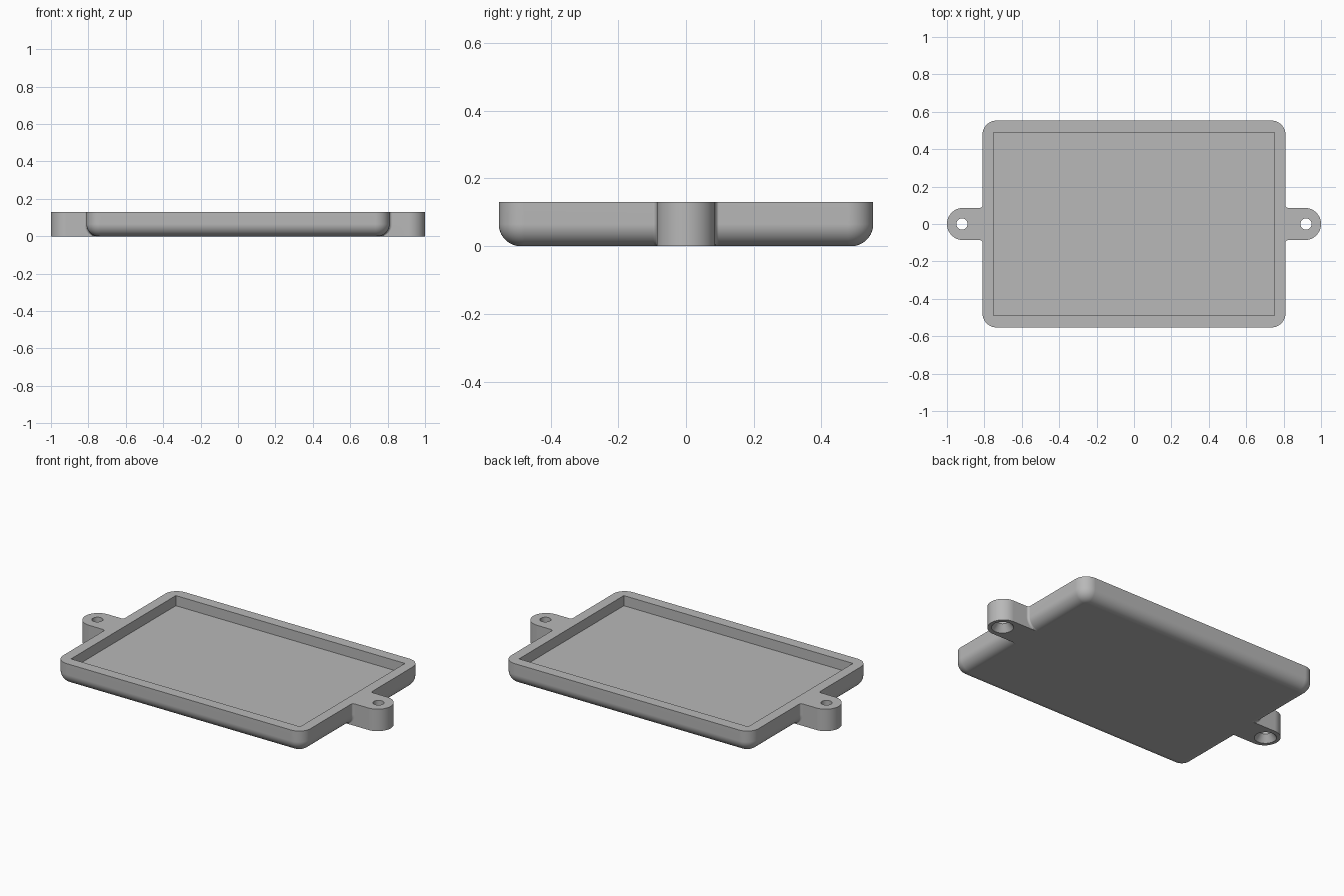
import bpy, bmesh
from math import pi, sin, cos, sqrt

if "Cube" in bpy.data.objects:
    bpy.data.objects.remove(bpy.data.objects["Cube"])

HEIGHT, HALF_X, HALF_Y = 0.13, 0.81, 0.553
CORNER, ROUND = 0.075, 0.065      # plan corner radius, bottom edge radius
TAB_R, FILLET = 0.086, 0.016
HOLE_X, HOLE_R = 0.92, 0.03

grey = bpy.data.materials.new("plain grey")
grey.use_nodes = True
grey.diffuse_color = (0.48, 0.48, 0.48, 1)
grey.node_tree.nodes["Principled BSDF"].inputs["Base Color"].default_value = grey.diffuse_color


def arc(cx, cy, r, start, end, steps):
    angles = [start + (end - start) * i / steps for i in range(steps + 1)]
    return [(cx + r * cos(a), cy + r * sin(a)) for a in angles]


def loft(name, layers):
    """Closed solid through a stack of (z, outline) layers."""
    bm = bmesh.new()
    rings = [[bm.verts.new((x, y, z)) for x, y in outline] for z, outline in layers]
    n = len(rings[0])
    for low, high in zip(rings, rings[1:]):
        for i in range(n):
            j = (i + 1) % n
            bm.faces.new((low[i], low[j], high[j], high[i]))
    bm.faces.new(rings[0][::-1])
    bm.faces.new(rings[-1])
    bmesh.ops.recalc_face_normals(bm, faces=bm.faces)
    mesh = bpy.data.meshes.new(name)
    bm.to_mesh(mesh)
    bm.free()
    mesh.materials.append(grey)
    obj = bpy.data.objects.new(name, mesh)
    bpy.context.collection.objects.link(obj)
    return obj


def combine(target, other, operation):
    mod = target.modifiers.new(operation.lower(), 'BOOLEAN')
    mod.operation, mod.object, mod.solver = operation, other, 'EXACT'
    bpy.context.view_layer.objects.active = target
    bpy.ops.object.modifier_apply(modifier=mod.name)
    bpy.data.objects.remove(other)


def inset(z):
    """How far the rounded bottom edge pulls the wall in at height z."""
    return ROUND - sqrt(ROUND ** 2 - max(ROUND - z, 0) ** 2)


def tray_outline(d):
    r = CORNER - d
    cx, cy = HALF_X - CORNER, HALF_Y - CORNER
    points = []
    for k, (sx, sy) in enumerate([(1, 1), (-1, 1), (-1, -1), (1, -1)]):
        points += arc(sx * cx, sy * cy, r, k * pi / 2, (k + 1) * pi / 2, 10)
    return points


def tab_outline(d, side):
    # Round end with small concave fillets where it meets the tray wall
    wall = HALF_X - d - 0.001
    cx, cy = wall + FILLET, TAB_R + FILLET
    points = [(0.71, -cy)] + arc(cx, -cy, FILLET, pi, pi / 2, 5)
    points += arc(1 - TAB_R, 0, TAB_R, -pi / 2, pi / 2, 32)
    points += arc(cx, cy, FILLET, -pi / 2, -pi, 5) + [(0.71, cy)]
    return [(side * x, side * y) for x, y in points]


def circle(x, r):
    return arc(x, 0, r, 0, 2 * pi, 32)[:-1]


levels = [ROUND * (1 - cos(i * pi / 20)) for i in range(11)] + [HEIGHT]

# Tray body with rounded lower edge
tray = loft("tray", [(z, tray_outline(inset(z))) for z in levels])

# Mounting tabs with countersunk screw holes
for side in (1, -1):
    tab = loft("mounting_tab", [(z, tab_outline(inset(z), side)) for z in levels])
    combine(tray, tab, 'UNION')
    x = side * HOLE_X
    hole = loft("screw_hole", [(-0.01, circle(x, 0.06)), (0, circle(x, 0.06)),
                               (0.04, circle(x, HOLE_R)), (0.2, circle(x, HOLE_R))])
    combine(tray, hole, 'DIFFERENCE')

# Sharp-cornered recess
rx, ry = 0.75, 0.49
rect = [(-rx, -ry), (rx, -ry), (rx, ry), (-rx, ry)]
combine(tray, loft("recess", [(0.07, rect), (0.2, rect)]), 'DIFFERENCE')

# Smooth the rounded walls, keep the rims crisp
bpy.ops.object.select_all(action='DESELECT')
tray.select_set(True)
bpy.context.view_layer.objects.active = tray
bpy.ops.object.shade_smooth_by_angle(angle=pi / 6)
tray.modifiers.new("flat face normals", 'WEIGHTED_NORMAL').keep_sharp = True
